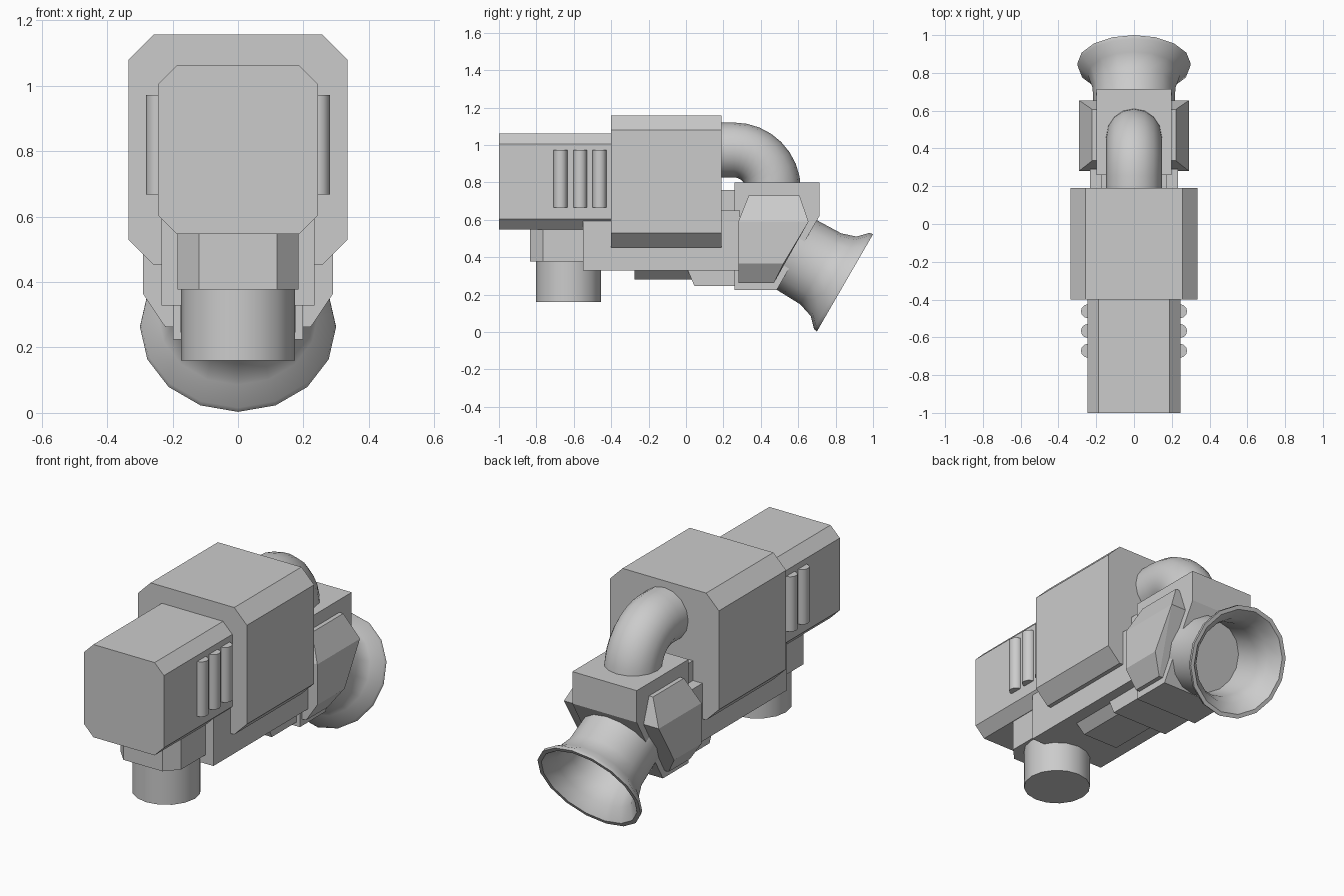
import bpy, bmesh, math
from mathutils import Vector

if "Cube" in bpy.data.objects:
    bpy.data.objects.remove(bpy.data.objects["Cube"])


def finish(name, bm, smooth=False):
    bmesh.ops.recalc_face_normals(bm, faces=bm.faces[:])
    mesh = bpy.data.meshes.new(name)
    bm.to_mesh(mesh)
    bm.free()
    ob = bpy.data.objects.new(name, mesh)
    bpy.context.collection.objects.link(ob)
    if smooth:
        bpy.ops.object.select_all(action='DESELECT')
        ob.select_set(True)
        bpy.context.view_layer.objects.active = ob
        bpy.ops.object.shade_smooth_by_angle(angle=math.radians(40))
    return ob


def loft(name, rings, smooth=False):
    """Skin a list of equal-length point rings and cap both ends."""
    bm = bmesh.new()
    rows = [[bm.verts.new(p) for p in ring] for ring in rings]
    n = len(rows[0])
    for a, b in zip(rows, rows[1:]):
        for i in range(n):
            bm.faces.new((a[i], a[(i + 1) % n], b[(i + 1) % n], b[i]))
    bm.faces.new(rows[0])
    bm.faces.new(rows[-1])
    return finish(name, bm, smooth)


def circle(center, axis, r, n=16):
    """Ring of points around an axis lying in the YZ plane."""
    c, d = Vector(center), Vector(axis).normalized()
    u = Vector((1, 0, 0))
    v = d.cross(u)
    return [c + r * (math.cos(2 * math.pi * i / n) * u + math.sin(2 * math.pi * i / n) * v)
            for i in range(n)]


def chamfered(name, w, z0, z1, y0, y1, c):
    """Box along Y with four chamfered long edges."""
    prof = [(w, z0 + c), (w, z1 - c), (w - c, z1), (c - w, z1),
            (-w, z1 - c), (-w, z0 + c), (c - w, z0), (w - c, z0)]
    return loft(name, [[(x, y, z) for x, z in prof] for y in (y0, y1)])


def side_prism(name, w, prof):
    """YZ profile extruded symmetrically across X."""
    return loft(name, [[(x, y, z) for y, z in prof] for x in (-w, w)])


# Main housing and front block
chamfered("main_housing", 0.335, 0.452, 1.157, -0.40, 0.19, 0.078)
chamfered("front_block", 0.245, 0.547, 1.062, -1.0, -0.38, 0.057)

# Side ribs on the front block
for side, s in (("left", -1), ("right", 1)):
    for i, y in enumerate((-0.671, -0.566, -0.462)):
        loft(f"rib_{side}_{i + 1}",
             [circle((s * 0.244, y, z), (0, 0, 1), 0.037, 12) for z in (0.667, 0.972)], True)

# Lower frame and the narrower core behind the housing
side_prism("lower_frame", 0.234, [(-0.55, 0.328), (0.29, 0.328), (0.29, 0.65), (-0.55, 0.65)])
side_prism("rear_core", 0.176, [(0.01, 0.328), (0.045, 0.246), (0.30, 0.246),
                                (0.30, 0.76), (0.01, 0.76)])

# Tapered plate under the frame
loft("under_plate", [[(-w, -0.275, z), (w, -0.275, z), (w, 0.05, z), (-w, 0.05, z)]
                     for w, z in ((0.11, 0.28), (0.17, 0.335))])

# Front mount and hanging cylinder
mount = [(-0.12, -0.835), (0.12, -0.835), (0.185, -0.765), (0.185, -0.50),
         (-0.185, -0.50), (-0.185, -0.765)]
loft("front_mount", [[(x, y, z) for x, y in mount] for z in (0.377, 0.56)])
loft("hanging_cylinder", [circle((0, -0.628, z), (0, 0, 1), 0.174) for z in (0.16, 0.40)], True)

# Rear block with slanted back face
side_prism("rear_block", 0.198, [(0.26, 0.225), (0.485, 0.225), (0.715, 0.623),
                                 (0.715, 0.80), (0.26, 0.80)])

# Faceted side pads
for side, s in (("left", -1), ("right", 1)):
    bm = bmesh.new()
    outer = [(0.28, 0.59), (0.28, 0.365), (0.52, 0.365), (0.655, 0.59)]
    edge = [(0.335, 0.73), (0.607, 0.73), (0.28, 0.262), (0.47, 0.262)]
    pts = [(0.291, y, z) for y, z in outer] + [(0.222, y, z) for y, z in edge]
    pts += [(0.17, y, z) for y, z in edge + [outer[0], outer[3]]]
    verts = [bm.verts.new((s * x, y, z)) for x, y, z in pts]
    bmesh.ops.convex_hull(bm, input=verts)
    bmesh.ops.dissolve_limit(bm, angle_limit=0.02, verts=bm.verts[:], edges=bm.edges[:])
    finish(f"side_pad_{side}", bm)

# Curved pipe from housing down into the rear block
R, cy, cz = 0.21, 0.257, 0.763
rings = [circle((0, 0.15, cz + R), (0, 1, 0), 0.147)]
for i in range(9):
    a = math.radians(90 * i / 8)
    rings.append(circle((0, cy + R * math.sin(a), cz + R * math.cos(a)),
                        (0, math.cos(a), -math.sin(a)), 0.147))
loft("bent_pipe", rings, True)

# Flared nozzle: (distance along axis from the rim, radius), outside then inside
axis = Vector((0, math.cos(math.radians(30)), -0.5))
rim = Vector((0, 0.85, 0.263))
profile = [(-0.36, 0.215), (-0.29, 0.215), (-0.15, 0.219), (-0.07, 0.245), (-0.02, 0.297),
           (0.0, 0.30), (0.0, 0.278), (-0.06, 0.225), (-0.14, 0.198), (-0.28, 0.19)]
loft("flared_nozzle", [circle(rim + axis * t, axis, r) for t, r in profile], True)
